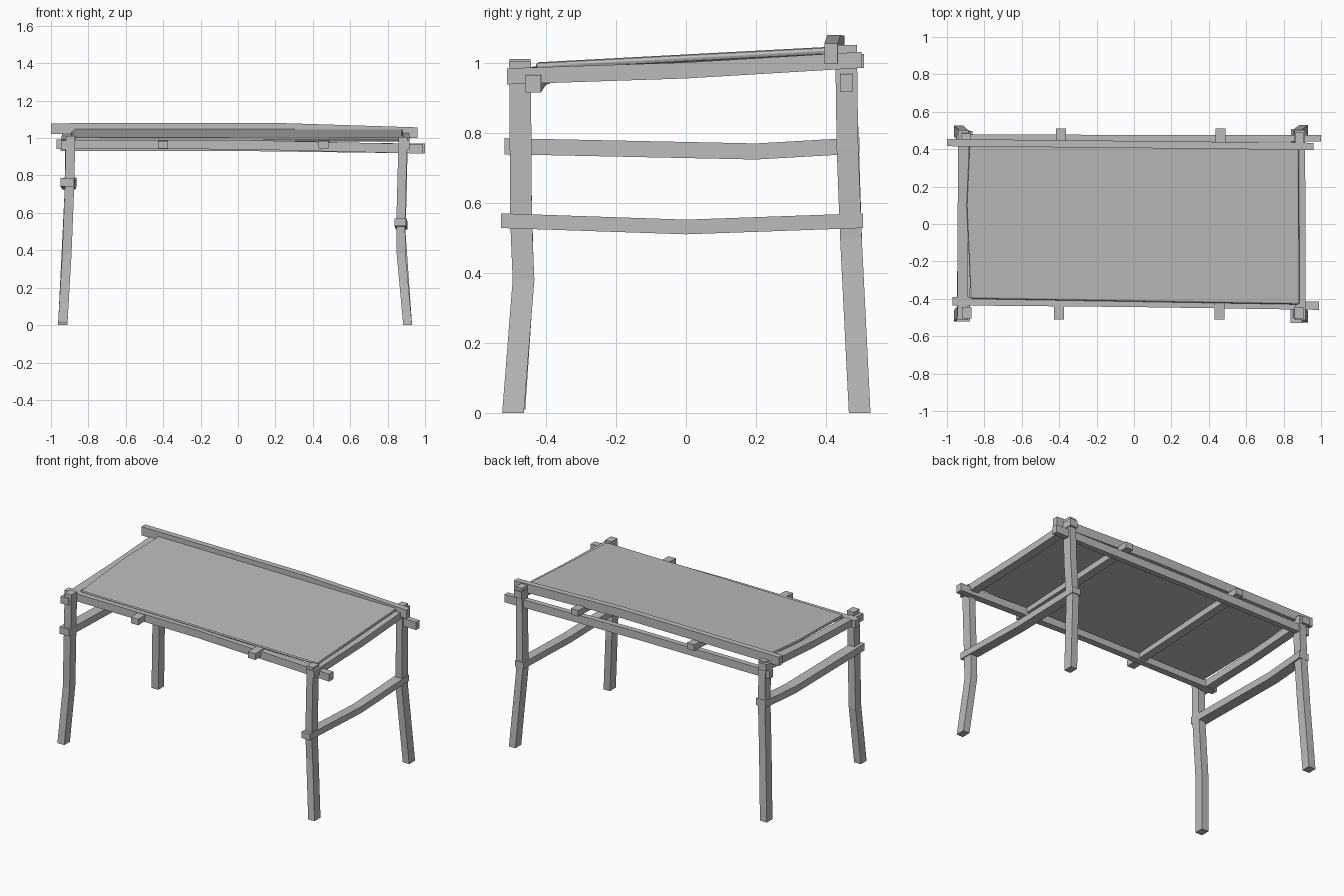
import bpy, bmesh
from mathutils import Vector

cube = bpy.data.objects.get("Cube")
if cube:
    bpy.data.objects.remove(cube)

grey = bpy.data.materials.new("plain_grey")
grey.use_nodes = True
tone = (0.5, 0.5, 0.5, 1)
grey.diffuse_color = tone
grey.node_tree.nodes["Principled BSDF"].inputs["Base Color"].default_value = tone


def finish(name, bm):
    bmesh.ops.recalc_face_normals(bm, faces=bm.faces)
    mesh = bpy.data.meshes.new(name)
    bm.to_mesh(mesh)
    bm.free()
    mesh.materials.append(grey)
    obj = bpy.data.objects.new(name, mesh)
    bpy.context.collection.objects.link(obj)
    return obj


def beam(name, axis, path, width, depth):
    """Square-cut timber following path, with sections across the given axis."""
    u, v = {"x": ((0, 1, 0), (0, 0, 1)),
            "y": ((1, 0, 0), (0, 0, 1)),
            "z": ((1, 0, 0), (0, 1, 0))}[axis]
    u, v = Vector(u) * width / 2, Vector(v) * depth / 2
    bm = bmesh.new()
    rings = [[bm.verts.new(Vector(p) + u * a + v * b)
              for a, b in ((-1, -1), (1, -1), (1, 1), (-1, 1))] for p in path]
    for low, high in zip(rings, rings[1:]):
        for i in range(4):
            j = (i + 1) % 4
            bm.faces.new((low[i], low[j], high[j], high[i]))
    bm.faces.new(rings[0])
    bm.faces.new(rings[-1])
    return finish(name, bm)


# Splayed, crooked legs
beam("front_right_leg", "z", [(-.937, -.49, .01), (-.915, -.465, .38),
     (-.9, -.475, .76), (-.895, -.475, 1.012)], .05, .06)
beam("front_left_leg", "z", [(.907, -.495, 0), (.872, -.465, .38),
     (.87, -.472, .55), (.882, -.475, 1.005)], .047, .062)
beam("back_right_leg", "z", [(-.937, .497, 0), (-.915, .475, .45),
     (-.9, .465, .76), (-.898, .455, 1.04)], .05, .06)
beam("back_left_leg", "z", [(.907, .497, 0), (.872, .472, .5),
     (.88, .462, .76), (.884, .458, 1.052)], .047, .062)

# Sagging stretchers between the legs of each end
beam("right_stretcher", "y", [(-.913, -.52, .763), (-.905, .2, .748),
     (-.898, .497, .765)], .07, .046)
beam("left_stretcher", "y", [(.868, -.53, .55), (.875, 0, .532),
     (.87, .507, .55)], .062, .042)

# Long rails
beam("front_rail", "x", [(-.97, -.413, .966), (0, -.422, .965),
     (.99, -.437, .942)], .044, .05)
beam("back_lower_rail", "x", [(-.95, .462, .957), (0, .458, .957),
     (1, .458, .944)], .036, .052)
beam("back_upper_rail", "x", [(-1, .435, 1.05), (.2, .423, 1.052),
     (.96, .415, 1.028)], .038, .058)

# Sloping end rails and the two cross bars
for name, x0, x1 in (("right_end_rail", -.915, -.912), ("left_end_rail", .89, .885)):
    beam(name, "y", [(x0, -.512, .963), (x0, 0, .98), (x1, .502, 1.01)], .056, .046)
for name, x0, x1 in (("right_cross_bar", -.402, -.39), ("left_cross_bar", .457, .462)):
    beam(name, "y", [(x0, -.51, .965), (x1, .51, 1.007)], .054, .04)

# Thin top sheet with a slightly bowed outline
outline = [(-.873, -.4), (.885, -.43), (.882, .425), (-.88, .43), (-.895, .1)]
bm = bmesh.new()
layers = [[bm.verts.new((x, y, 1.004 + (y + .41) * .053 + drop)) for x, y in outline]
          for drop in (-.022, 0)]
for ring in layers:
    bm.faces.new(ring)
for i in range(len(outline)):
    j = (i + 1) % len(outline)
    bm.faces.new((layers[0][i], layers[0][j], layers[1][j], layers[1][i]))
sheet = finish("top_sheet", bm)
bevel = sheet.modifiers.new("soft_edge", "BEVEL")
bevel.width = .01
bevel.segments = 2
